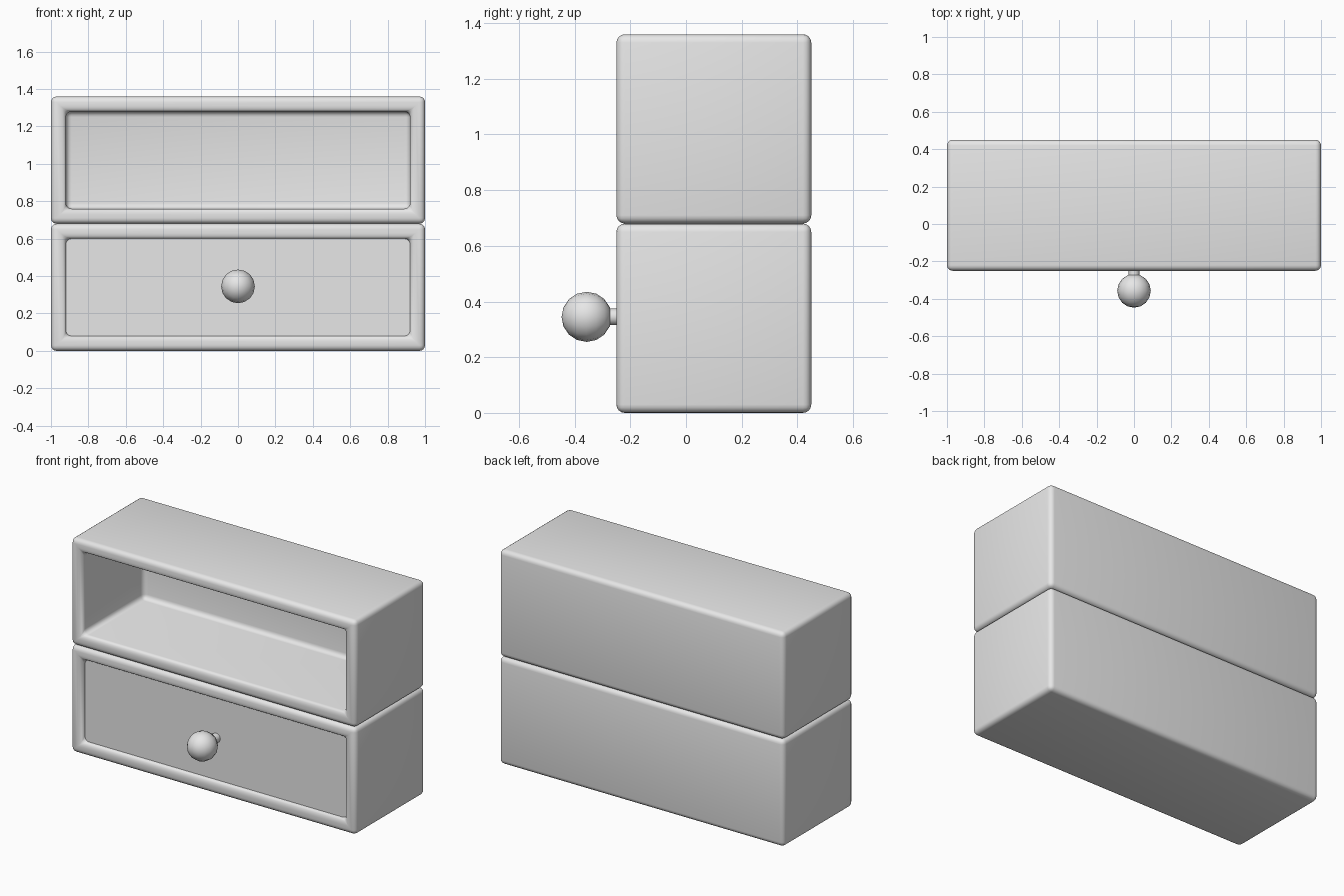
import bpy
import bmesh
from math import radians

if "Cube" in bpy.data.objects:
    bpy.data.objects.remove(bpy.data.objects["Cube"])

# Overall sizes
WIDTH, DEPTH, HEIGHT = 2.0, 0.70, 0.68
FRONT = -0.25
WALL = 0.08
ROUND = 0.03
KNOB_Z = 0.345

grey = bpy.data.materials.new("light grey")
grey.use_nodes = True
colour = (0.8, 0.8, 0.8, 1)
grey.diffuse_color = colour
grey.node_tree.nodes["Principled BSDF"].inputs["Base Color"].default_value = colour


def finish(obj, name):
    """Name, colour and smooth a part."""
    obj.name = obj.data.name = name
    obj.data.materials.clear()
    obj.data.materials.append(grey)
    bpy.ops.object.select_all(action="DESELECT")
    obj.select_set(True)
    bpy.context.view_layer.objects.active = obj
    bpy.ops.object.shade_smooth_by_angle(angle=radians(35))


def open_box(name, bottom):
    """Box with a hollow front and every edge rounded."""
    bm = bmesh.new()
    bmesh.ops.create_cube(bm, size=1)
    bmesh.ops.scale(bm, vec=(WIDTH, DEPTH, HEIGHT), verts=bm.verts)
    bmesh.ops.translate(bm, vec=(0, FRONT + DEPTH / 2, bottom + HEIGHT / 2), verts=bm.verts)
    bm.normal_update()
    front = min(bm.faces, key=lambda f: f.calc_center_median().y)
    bmesh.ops.inset_region(bm, faces=[front], thickness=WALL, use_even_offset=True)
    hole = bmesh.ops.extrude_face_region(bm, geom=[front])["geom"]
    if front.is_valid:
        bmesh.ops.delete(bm, geom=[front], context="FACES")
    inner = [v for v in hole if isinstance(v, bmesh.types.BMVert)]
    bmesh.ops.translate(bm, vec=(0, DEPTH - WALL, 0), verts=inner)
    bmesh.ops.recalc_face_normals(bm, faces=bm.faces)
    # Leave the flat seams around the front rim unrounded
    edges = [e for e in bm.edges if e.calc_face_angle(0) > 0.5]
    bmesh.ops.bevel(bm, geom=edges, offset=ROUND, segments=4, profile=0.5,
                    affect="EDGES", clamp_overlap=True)
    mesh = bpy.data.meshes.new(name)
    bm.to_mesh(mesh)
    bm.free()
    obj = bpy.data.objects.new(name, mesh)
    bpy.context.collection.objects.link(obj)
    finish(obj, name)


# Two stacked compartments
open_box("drawer_case", 0)
open_box("open_shelf", HEIGHT)

# Recessed drawer front
bpy.ops.mesh.primitive_cube_add(size=1, location=(0, FRONT + 0.06, HEIGHT / 2))
panel = bpy.context.object
panel.scale = (WIDTH - 2 * WALL + 0.02, 0.06, HEIGHT - 2 * WALL + 0.02)
finish(panel, "drawer_front")

# Round knob on a short stem
bpy.ops.mesh.primitive_cylinder_add(vertices=16, radius=0.03, depth=0.12,
                                    location=(0, -0.26, KNOB_Z), rotation=(radians(90), 0, 0))
finish(bpy.context.object, "knob_stem")
bpy.ops.mesh.primitive_uv_sphere_add(segments=16, ring_count=8, radius=0.09,
                                     location=(0, -0.357, KNOB_Z), rotation=(radians(90), 0, 0))
finish(bpy.context.object, "knob")
